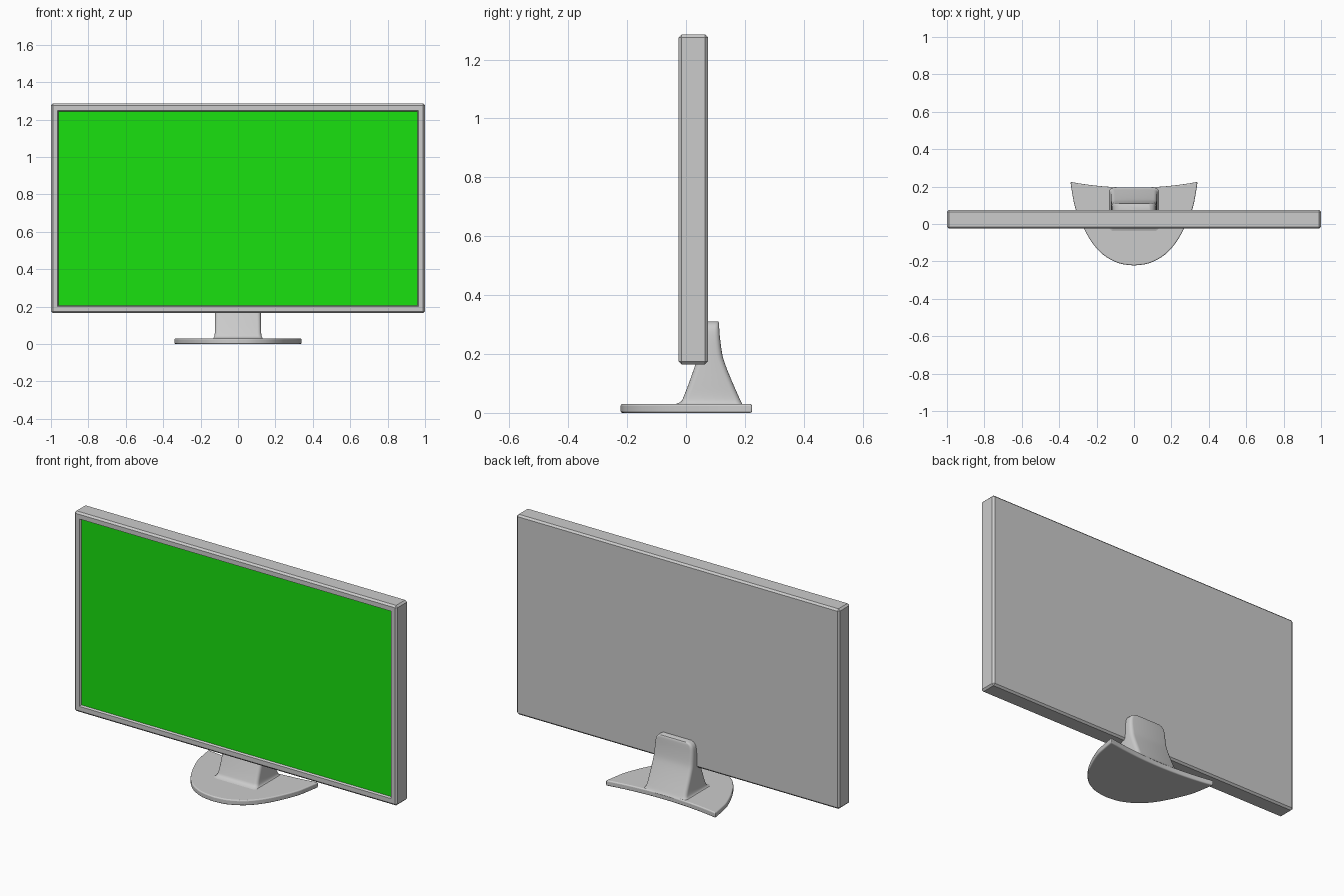
import bpy, bmesh, math
from mathutils import Vector

if "Cube" in bpy.data.objects:
    bpy.data.objects.remove(bpy.data.objects["Cube"])


def finish(name, bm, smooth=True, bevel=0):
    bmesh.ops.recalc_face_normals(bm, faces=bm.faces[:])
    mesh = bpy.data.meshes.new(name)
    bm.to_mesh(mesh)
    bm.free()
    ob = bpy.data.objects.new(name, mesh)
    bpy.context.collection.objects.link(ob)
    if bevel:
        mod = ob.modifiers.new("edge_rounding", 'BEVEL')
        mod.width, mod.segments = bevel, 3
        mod.limit_method, mod.angle_limit = 'ANGLE', math.radians(40)
    if smooth:
        bpy.ops.object.select_all(action='DESELECT')
        ob.select_set(True)
        bpy.context.view_layer.objects.active = ob
        bpy.ops.object.shade_smooth_by_angle(angle=math.radians(35))
    return ob


def spline(pts, steps):
    """Catmull-Rom curve through tuples of any length."""
    p = [pts[0]] + pts + [pts[-1]]
    out = []
    for i in range(1, len(p) - 2):
        for s in range(steps):
            t = s / steps
            out.append(tuple(
                0.5 * (2 * b + (c - a) * t + (2 * a - 5 * b + 4 * c - d) * t**2
                       + (3 * b - a - 3 * c + d) * t**3)
                for a, b, c, d in zip(p[i - 1], p[i], p[i + 1], p[i + 2])))
    return out + [pts[-1]]


# Housing: chamfered box with a recessed screen opening in the front
bm = bmesh.new()
bmesh.ops.create_cube(bm, size=1)
for v in bm.verts:
    v.co = Vector((v.co.x * 2, v.co.y * 0.1 + 0.025, v.co.z * 1.12 + 0.725))
bmesh.ops.bevel(bm, geom=bm.edges[:], offset=0.01, segments=1, affect='EDGES')
bm.normal_update()
front = min(bm.faces, key=lambda f: f.calc_center_median().y)
bmesh.ops.inset_region(bm, faces=[front], thickness=0.036)
bmesh.ops.inset_region(bm, faces=[front], thickness=0.008, depth=-0.01)
screen_corners = [v.co.copy() for v in front.verts]
bmesh.ops.delete(bm, geom=[front], context='FACES_ONLY')
finish("monitor_housing", bm, smooth=False)

# Screen panel fills the opening
bm = bmesh.new()
panel = bm.faces.new([bm.verts.new(c) for c in screen_corners])
panel.normal_update()
flip = panel.normal.y > 0
ob = None
mesh = bpy.data.meshes.new("screen")
if flip:
    panel.normal_flip()
bm.to_mesh(mesh)
bm.free()
ob = bpy.data.objects.new("screen", mesh)
bpy.context.collection.objects.link(ob)
green = bpy.data.materials.new("screen_green")
green.diffuse_color = (0.01, 0.75, 0.005, 1)
green.use_nodes = True
green.node_tree.nodes["Principled BSDF"].inputs["Base Color"].default_value = green.diffuse_color
mesh.materials.append(green)

# Foot: rounded front, swept wings and concave rear edge
half = [(0, -0.222), (0.08, -0.21), (0.16, -0.168), (0.22, -0.105),
        (0.27, -0.02), (0.312, 0.08), (0.328, 0.15), (0.34, 0.225)]
right = spline(half, 5)
rear = [(0.34 * k / 8, 0.194 + 0.031 * (k / 8)**2) for k in range(7, -8, -1)]
outline = right + rear + [(-x, y) for x, y in reversed(right[1:])]
bm = bmesh.new()
bottom = bm.faces.new([bm.verts.new((x, y, 0)) for x, y in outline])
ext = bmesh.ops.extrude_face_region(bm, geom=[bottom])
for g in ext["geom"]:
    if isinstance(g, bmesh.types.BMVert):
        g.co.z = 0.03
finish("stand_foot", bm, bevel=0.006)

# Neck: loft of rounded rectangles (z, front y, back y, half width, corner radius)
sections = [(0.025, -0.06, 0.195, 0.138, 0.02), (0.036, -0.02, 0.188, 0.128, 0.02),
            (0.06, -0.006, 0.177, 0.124, 0.02), (0.11, 0.013, 0.155, 0.123, 0.02),
            (0.165, 0.032, 0.133, 0.122, 0.02), (0.2, 0.042, 0.123, 0.121, 0.02),
            (0.25, 0.05, 0.116, 0.119, 0.018), (0.285, 0.05, 0.113, 0.114, 0.016),
            (0.303, 0.05, 0.112, 0.102, 0.014), (0.311, 0.05, 0.11, 0.085, 0.012)]
bm = bmesh.new()
rings = []
for z, yf, yb, w, r in spline(sections, 3):
    ring = []
    for sx, sy, start in ((1, 1, 0), (-1, 1, 90), (-1, -1, 180), (1, -1, 270)):
        cx, cy = sx * (w - r), (yb - r if sy > 0 else yf + r)
        for k in range(5):
            a = math.radians(start + 22.5 * k)
            ring.append(bm.verts.new((cx + r * math.cos(a), cy + r * math.sin(a), z)))
    rings.append(ring)
for lo, hi in zip(rings, rings[1:]):
    for i in range(len(lo)):
        j = (i + 1) % len(lo)
        bm.faces.new((lo[i], lo[j], hi[j], hi[i]))
bm.faces.new(rings[-1])
bm.faces.new(rings[0][::-1])
finish("stand_neck", bm)
